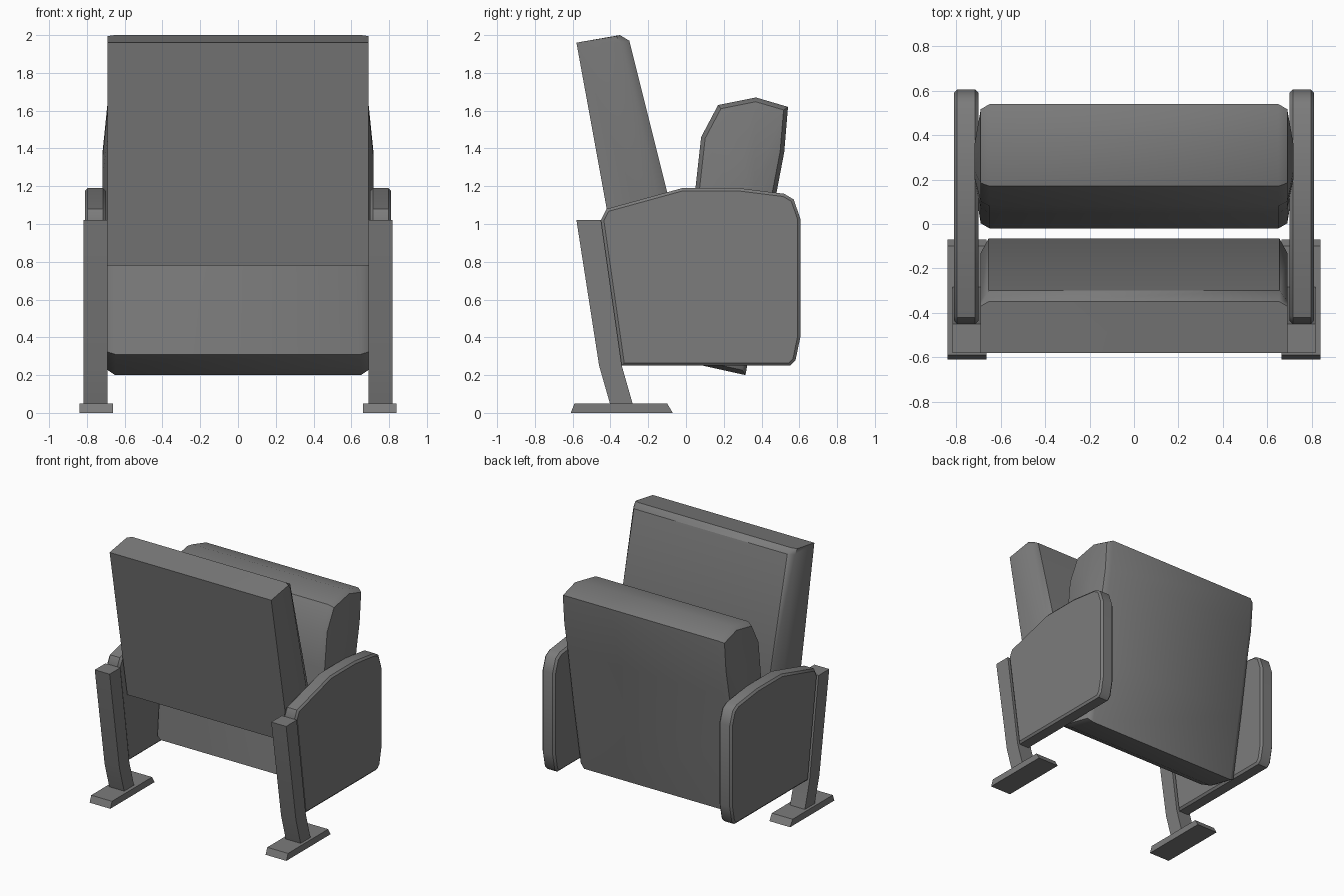
import bpy
import bmesh
import math
from mathutils import Vector

cube = bpy.data.objects.get("Cube")
if cube:
    bpy.data.objects.remove(cube, do_unlink=True)

# One grey for the whole chair
GREY = (0.2, 0.2, 0.2, 1.0)
grey = bpy.data.materials.new("grey")
grey.use_nodes = True
grey.diffuse_color = GREY
grey.node_tree.nodes["Principled BSDF"].inputs["Base Color"].default_value = GREY


def inset(profile, d):
    """Offset a closed convex outline towards its inside."""
    pts = [Vector(p) for p in profile]
    area = sum(a.x * b.y - b.x * a.y for a, b in zip(pts, pts[1:] + pts[:1]))
    side = 1 if area > 0 else -1
    result = []
    for i, p in enumerate(pts):
        e1 = (p - pts[i - 1]).normalized()
        e2 = (pts[(i + 1) % len(pts)] - p).normalized()
        n1 = Vector((-e1.y, e1.x)) * side
        n2 = Vector((-e2.y, e2.x)) * side
        result.append(tuple(p + (n1 + n2) * d / (1 + n1.dot(n2))))
    return result


def scaled(profile, centre, fy, fz):
    cy, cz = centre
    return [(cy + (y - cy) * fy, cz + (z - cz) * fz) for y, z in profile]


def loft(name, sections, angle=40):
    """Join (x, yz outline) sections into one closed solid."""
    bm = bmesh.new()
    rings = [[bm.verts.new((x, y, z)) for y, z in prof] for x, prof in sections]
    for a, b in zip(rings, rings[1:]):
        for i in range(len(a)):
            j = (i + 1) % len(a)
            bm.faces.new((a[i], a[j], b[j], b[i]))
    bm.faces.new(rings[0])
    bm.faces.new(rings[-1])
    bmesh.ops.recalc_face_normals(bm, faces=bm.faces)
    mesh = bpy.data.meshes.new(name)
    bm.to_mesh(mesh)
    bm.free()
    mesh.materials.append(grey)
    obj = bpy.data.objects.new(name, mesh)
    bpy.context.collection.objects.link(obj)
    bpy.ops.object.select_all(action='DESELECT')
    obj.select_set(True)
    bpy.context.view_layer.objects.active = obj
    bpy.ops.object.shade_smooth_by_angle(angle=math.radians(angle))
    return obj


def symmetric(half):
    """Mirror sections, given from the middle outwards, across x = 0."""
    return [(-x, p) for x, p in reversed(half)] + half


# Folded seat cushion with rounded rim and slightly puffed sides
seat = [(-0.02, 0.31), (0.05, 1.19), (0.08, 1.46), (0.17, 1.63), (0.37, 1.67),
        (0.54, 1.62), (0.52, 1.38), (0.48, 1.17), (0.405, 0.7), (0.315, 0.2),
        (0.09, 0.25)]
loft("seat_cushion", symmetric([
    (0.65, seat),
    (0.69, inset(seat, 0.022)),
    (0.717, scaled(seat, (0.27, 0.95), 0.35, 0.6))]))

# Wedge backrest, its padded side narrowing at the edges
rear = [(-0.365, 0.78), (-0.58, 1.96)]
pad = [(-0.35, 2.0), (-0.30, 1.97), (-0.065, 1.03), (-0.10, 0.86)]
pad_edge = [(-0.37, 1.995), (-0.345, 1.96), (-0.13, 1.03), (-0.16, 0.84)]
loft("backrest", symmetric([(0.655, rear + pad), (0.69, rear + pad_edge)]))

# Side panels, legs and feet on both sides
arm = [(-0.45, 1.02), (-0.42, 1.08), (-0.02, 1.19), (0.28, 1.19), (0.52, 1.16),
       (0.57, 1.13), (0.605, 1.03), (0.605, 0.4), (0.58, 0.28), (0.55, 0.25),
       (-0.34, 0.25)]
leg = [(-0.58, 1.02), (-0.45, 1.02), (-0.34, 0.25), (-0.28, 0.04),
       (-0.40, 0.04), (-0.46, 0.25)]
foot = [(-0.61, 0), (-0.07, 0), (-0.10, 0.05), (-0.59, 0.05)]
arm_edge = inset(arm, 0.015)

for side, s in (("left", 1), ("right", -1)):
    loft(side + "_arm_panel", [(s * 0.70, arm_edge), (s * 0.715, arm),
                               (s * 0.797, arm), (s * 0.81, arm_edge)])
    loft(side + "_leg", [(s * 0.69, leg), (s * 0.817, leg)], 30)
    loft(side + "_foot", [(s * 0.663, foot), (s * 0.84, foot)], 30)
